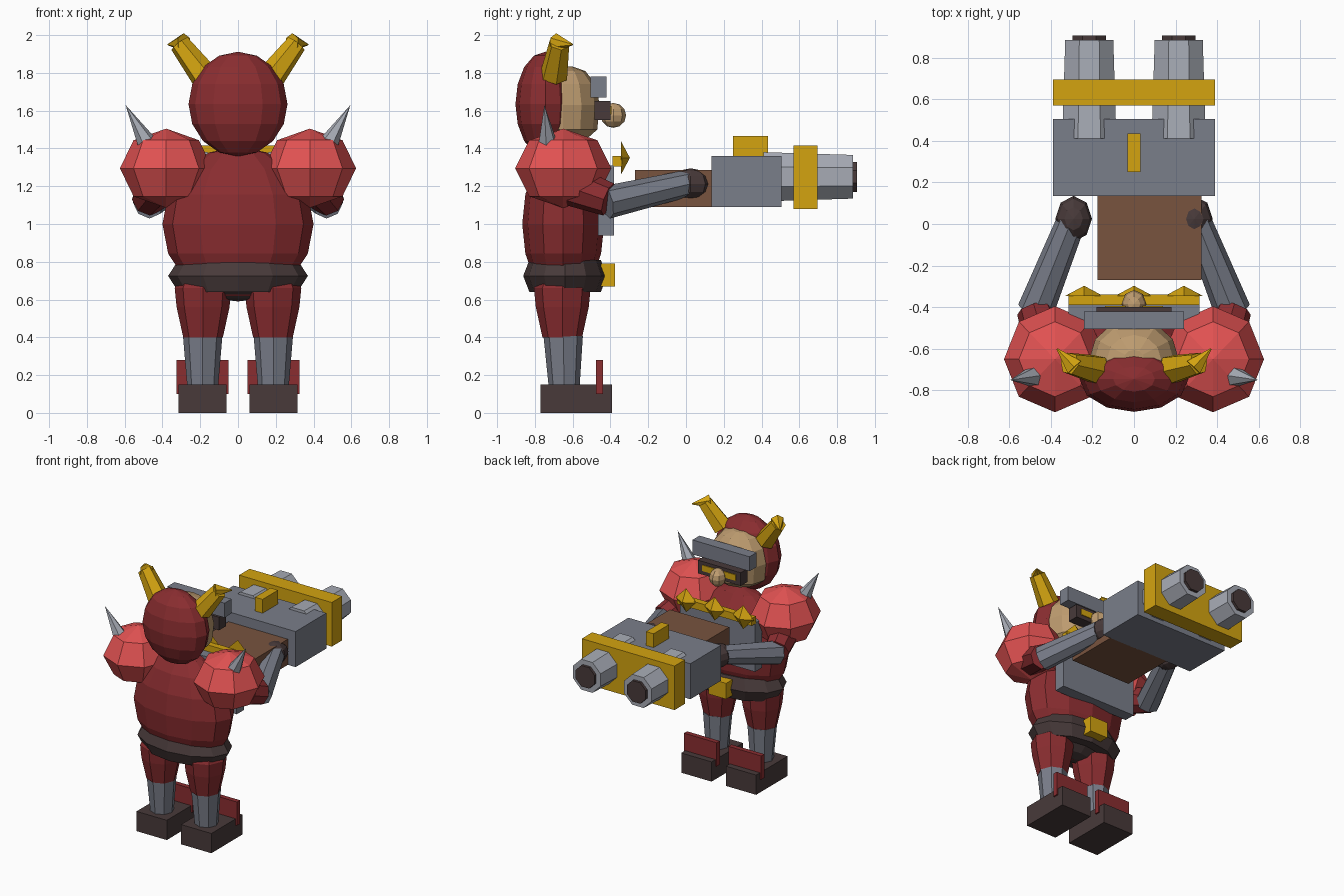
import bpy, bmesh, math
from mathutils import Vector, Matrix

if "Cube" in bpy.data.objects:
    bpy.data.objects.remove(bpy.data.objects["Cube"])


def lin(c):
    c /= 255
    return c / 12.92 if c <= 0.04045 else ((c + 0.055) / 1.055) ** 2.4


def material(name, r, g, b):
    m = bpy.data.materials.new(name)
    m.diffuse_color = (lin(r), lin(g), lin(b), 1)
    m.use_nodes = True
    m.node_tree.nodes["Principled BSDF"].inputs["Base Color"].default_value = m.diffuse_color
    return m


DARK_RED = material("dark red", 138, 45, 48)
RED = material("bright red", 226, 82, 82)
GREY = material("steel grey", 122, 126, 138)
LIGHT = material("light steel", 168, 172, 182)
GOLD = material("gold", 212, 164, 16)
BROWN = material("wood brown", 120, 83, 62)
DARK = material("dark brown", 72, 58, 58)
TAN = material("skin tan", 190, 156, 112)


def finish(name, bm, mat):
    bmesh.ops.recalc_face_normals(bm, faces=bm.faces)
    me = bpy.data.meshes.new(name)
    bm.to_mesh(me)
    bm.free()
    me.materials.append(mat)
    ob = bpy.data.objects.new(name, me)
    bpy.context.collection.objects.link(ob)
    return ob


def box(name, mat, x, y, z):
    """Box from (min, max) pairs."""
    bm = bmesh.new()
    mid = Vector([(a + b) / 2 for a, b in (x, y, z)])
    size = [b - a for a, b in (x, y, z)]
    bmesh.ops.create_cube(bm, size=1, matrix=Matrix.Translation(mid) @ Matrix.Diagonal((*size, 1)))
    return finish(name, bm, mat)


def ball(name, mat, c, r, seg=12, rings=8):
    bm = bmesh.new()
    bmesh.ops.create_uvsphere(bm, u_segments=seg, v_segments=rings, radius=1,
                              matrix=Matrix.Translation(c) @ Matrix.Diagonal((*r, 1)))
    return finish(name, bm, mat)


def rod(name, mat, a, b, r1, r2, seg=8, turn=0.0):
    """Tapered rod from point a to point b."""
    a, b = Vector(a), Vector(b)
    d = b - a
    m = (Matrix.Translation((a + b) / 2) @ d.to_track_quat('Z', 'Y').to_matrix().to_4x4()
         @ Matrix.Rotation(turn, 4, 'Z'))
    bm = bmesh.new()
    bmesh.ops.create_cone(bm, cap_ends=True, segments=seg, radius1=r1, radius2=r2,
                          depth=d.length, matrix=m)
    return finish(name, bm, mat)


def lathe(name, mat, c, profile, sy=1.0, seg=8):
    """Stack of (radius, z) rings around a vertical axis, capped at both ends."""
    bm = bmesh.new()
    rings = []
    for r, z in profile:
        rings.append([bm.verts.new((c[0] + r * math.cos(2 * math.pi * i / seg),
                                    c[1] + sy * r * math.sin(2 * math.pi * i / seg), z))
                      for i in range(seg)])
    for lo, hi in zip(rings, rings[1:]):
        for i in range(seg):
            j = (i + 1) % seg
            bm.faces.new((lo[i], lo[j], hi[j], hi[i]))
    bm.faces.new(rings[0])
    bm.faces.new(rings[-1])
    return finish(name, bm, mat)


# Torso and belt
ball("torso", DARK_RED, (0, -0.65, 1.0), (0.40, 0.217, 0.41))
bm = bmesh.new()
SEG, SIDES = 12, 6
loops = []
for i in range(SEG):
    a = 2 * math.pi * i / SEG
    loop = []
    for j in range(SIDES):
        t = 2 * math.pi * j / SIDES
        k = 0.26 + 0.11 * math.cos(t)
        loop.append(bm.verts.new((k * math.cos(a), -0.64 + 0.6 * k * math.sin(a),
                                  0.725 + 0.098 * math.sin(t))))
    loops.append(loop)
for i in range(SEG):
    p, q = loops[i], loops[(i + 1) % SEG]
    for j in range(SIDES):
        n = (j + 1) % SIDES
        bm.faces.new((p[j], q[j], q[n], p[n]))
finish("belt", bm, DARK)
ball("pelvis", DARK, (0, -0.64, 0.70), (0.24, 0.14, 0.11), 12, 6)
box("belt_buckle", GOLD, (-0.075, 0.075), (-0.45, -0.375), (0.67, 0.79))

# Chest plate with gold trim and studs
box("chest_plate", GREY, (-0.315, 0.315), (-0.465, -0.38), (0.94, 1.31))
box("collar_trim", GOLD, (-0.315, 0.315), (-0.39, -0.34), (1.305, 1.36))
for x in (-0.24, 0, 0.24):
    rod("collar_stud", GOLD, (x, -0.345, 1.35), (x, -0.297, 1.35), 0.09, 0.0, 4)

# Head
ball("hood", DARK_RED, (0, -0.745, 1.635), (0.262, 0.158, 0.277))
lathe("face", TAN, (0, -0.65),
      [(0.15, 1.46), (0.2, 1.5), (0.215, 1.63), (0.19, 1.74), (0.13, 1.81), (0.05, 1.835)], 0.9, 12)
ball("nose", TAN, (0, -0.385, 1.575), (0.06, 0.068, 0.066), 8, 6)
box("eye_mask", DARK, (-0.18, 0.18), (-0.485, -0.40), (1.55, 1.65))
box("brow_visor", GREY, (-0.24, 0.24), (-0.505, -0.42), (1.67, 1.78))

# Mirrored body parts
for s in (-1, 1):
    box("eye", GOLD, sorted((s * 0.04, s * 0.14)), (-0.402, -0.394), (1.58, 1.625))
    rod("horn_base", GOLD, (s * 0.18, -0.70, 1.785), (s * 0.31, -0.67, 1.955), 0.075, 0.055, 6)
    rod("horn_tip", GOLD, (s * 0.285, -0.69, 1.96), (s * 0.37, -0.60, 1.95), 0.05, 0.004, 6)
    ball("shoulder_pad", RED, (s * 0.38, -0.65, 1.295), (0.245, 0.255, 0.21), 8, 4)
    rod("shoulder_spike", LIGHT, (s * 0.46, -0.73, 1.39), (s * 0.595, -0.75, 1.63), 0.062, 0.0, 6)

    # Arm and glove
    rod("upper_arm", DARK_RED, (s * 0.40, -0.66, 1.22), (s * 0.475, -0.41, 1.13), 0.11, 0.09)
    rod("forearm", GREY, (s * 0.475, -0.42, 1.115), (s * 0.295, 0.03, 1.22), 0.088, 0.07)
    ball("glove", DARK, (s * 0.29, 0.025, 1.212), (0.088, 0.11, 0.083), 8, 6)

    # Leg
    lathe("thigh", DARK_RED, (s * 0.185, -0.655),
          [(0.105, 0.4), (0.14, 0.56), (0.15, 0.66), (0.1, 0.76)])
    rod("shin", GREY, (s * 0.187, -0.645, 0.14), (s * 0.187, -0.65, 0.405), 0.082, 0.104)
    box("boot", DARK, sorted((s * 0.06, s * 0.315)), (-0.77, -0.393), (0, 0.15))
    box("toe_guard", DARK_RED, sorted((s * 0.05, s * 0.325)), (-0.477, -0.44), (0.10, 0.28))

    # Cannon barrel
    rod("barrel", LIGHT, (s * 0.215, 0.41, 1.25), (s * 0.215, 0.885, 1.25),
        0.141, 0.125, 8, math.pi / 8)
    rod("barrel_bore", DARK, (s * 0.215, 0.86, 1.25), (s * 0.215, 0.905, 1.25),
        0.086, 0.086, 8, math.pi / 8)

# Cannon body
box("cannon_stock", BROWN, (-0.175, 0.325), (-0.27, 0.14), (1.09, 1.285))
box("cannon_body", GREY, (-0.39, 0.39), (0.135, 0.505), (1.09, 1.36))
box("barrel_band", GOLD, (-0.39, 0.39), (0.57, 0.695), (1.08, 1.415))
box("cannon_sight", GOLD, (-0.032, 0.032), (0.25, 0.435), (1.35, 1.465))
